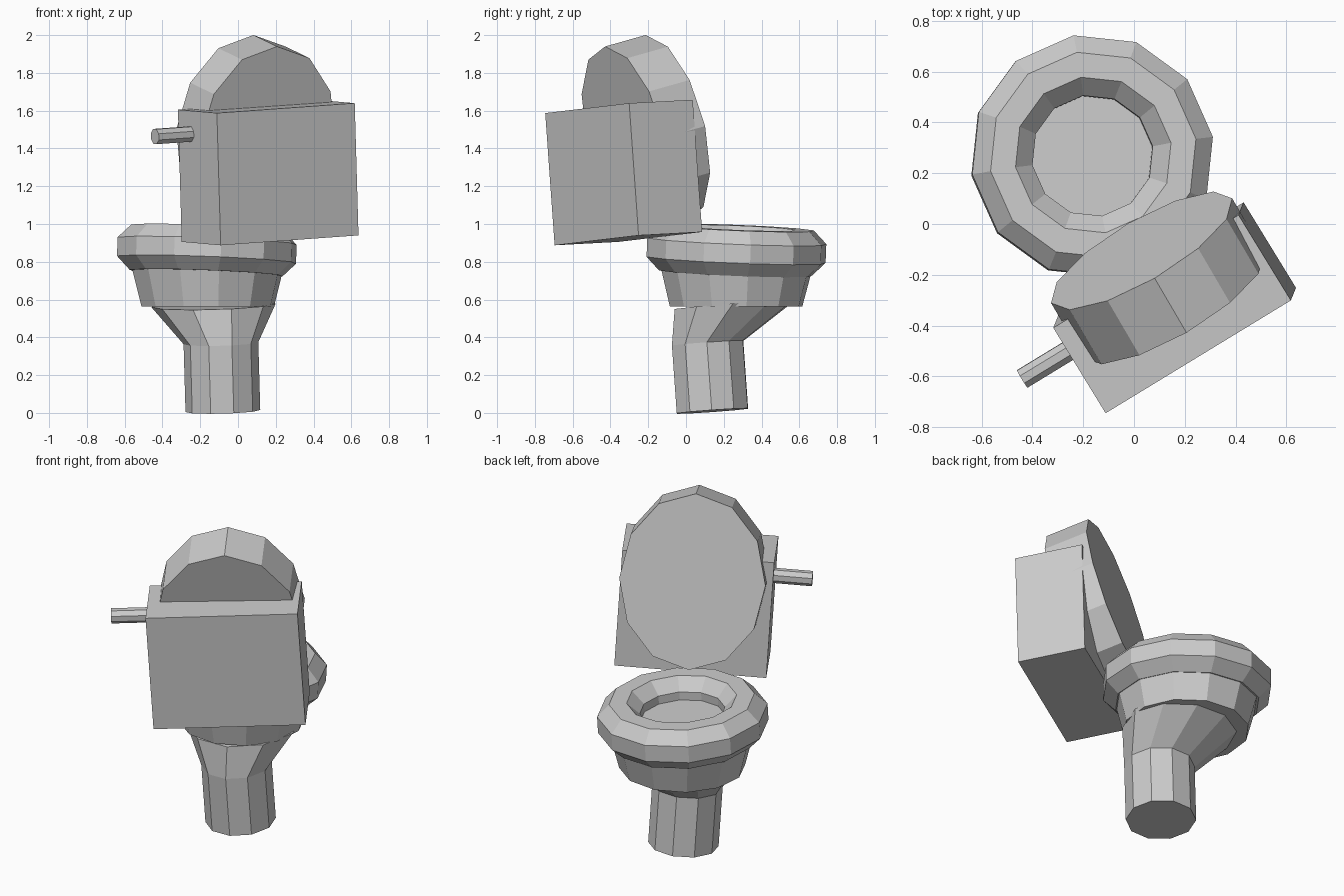
import bpy, bmesh
from math import sin, cos, pi, radians
from mathutils import Vector, Matrix

old = bpy.data.objects.get("Cube")
if old:
    bpy.data.objects.remove(old, do_unlink=True)

GREY = (0.6, 0.6, 0.6, 1)
mat = bpy.data.materials.new("plain grey")
mat.use_nodes = True
mat.diffuse_color = GREY
mat.node_tree.nodes["Principled BSDF"].inputs["Base Color"].default_value = GREY


def ring(centre, a, b, sides, phase=0):
    """Polygon around centre, spanned by the half-axes a and b."""
    angles = [radians(phase) + 2 * pi * i / sides for i in range(sides)]
    return [Vector(centre) + cos(t) * a + sin(t) * b for t in angles]


def loft(name, rings, closed=False):
    """Skin rings of equal size; cap the ends unless the loop closes."""
    bm = bmesh.new()
    loops = [[bm.verts.new(p) for p in r] for r in rings]
    n = len(loops[0])
    pairs = list(zip(loops, loops[1:]))
    if closed:
        pairs.append((loops[-1], loops[0]))
    else:
        bm.faces.new(loops[0])
        bm.faces.new(loops[-1])
    for lo, hi in pairs:
        for i in range(n):
            j = (i + 1) % n
            bm.faces.new((lo[i], lo[j], hi[j], hi[i]))
    bmesh.ops.recalc_face_normals(bm, faces=bm.faces)
    mesh = bpy.data.meshes.new(name)
    bm.to_mesh(mesh)
    bm.free()
    mesh.materials.append(mat)
    obj = bpy.data.objects.new(name, mesh)
    bpy.context.collection.objects.link(obj)
    return obj


def frame(normal, along):
    """Two unit axes across the normal, the first close to along."""
    n = Vector(normal).normalized()
    a = (Vector(along) - n * n.dot(Vector(along))).normalized()
    return a, n.cross(a), n


# Shared axes of the leaning body: across, towards the bowl, up
side, fwd, up = frame((-0.0285, -0.071, 0.997), (0.853, 0.52, 0.053))

# Pedestal: straight foot, then an offset flare
fx, fy, _ = frame(up, (1, 0, 0))
foot = Vector((-0.08, 0.14, 0.01))
loft("pedestal", [
    ring(foot, fx * 0.198, fy * 0.198, 10, -1),
    ring(foot + up * 0.36, fx * 0.198, fy * 0.198, 10, -1),
    ring((-0.13, 0.255, 0.57), fx * 0.33, fy * 0.33, 10, -1)])

# Bowl and seat share a slight tilt of their own
sx, sy, sn = frame((0.038, 0.04, 1), (1, 0, 0))
loft("bowl", [
    ring((-0.16, 0.265, 0.563), Vector((0.355, 0, 0)), Vector((0, 0.355, 0)), 12, 9),
    ring((-0.165, 0.267, 0.86), sx * 0.43, sy * 0.43, 12, 9)])

seat_rings = []
for k in range(8):
    t = 2 * pi * (k + 0.5) / 8
    r = 0.36 + 0.13 * cos(t)
    seat_rings.append(ring(Vector((-0.165, 0.267, 0.86)) + sn * 0.13 * sin(t),
                           sx * r, sy * r, 12, 9))
loft("seat", seat_rings, closed=True)

# Tank
bpy.ops.mesh.primitive_cube_add(size=1)
tank = bpy.context.object
tank.name = "tank"
axes = Matrix((side, fwd, up)).transposed().to_4x4()
tank.matrix_world = (Matrix.Translation((0.16, -0.33, 1.2725)) @ axes
                     @ Matrix.Diagonal((0.856, 0.395, 0.702, 1)))
tank.data.materials.append(mat)

# Raised lid: thick oval leaning back into the tank
lx, ly, ln = frame((-0.49, 0.838, 0.237), (-0.866, -0.5, -0.02))
lid_face = Vector((0.03, -0.105, 1.51))
loft("lid", [ring(lid_face - ln * d, lx * 0.412, ly * 0.505, 12) for d in (0, 0.256)])

# Flush handle on the side of the tank
tip = Vector((-0.44, -0.61, 1.463))
loft("flush_handle", [ring(tip + side * d, fwd * 0.043, up * 0.043, 8, 22.5)
                      for d in (0, 0.3)])
